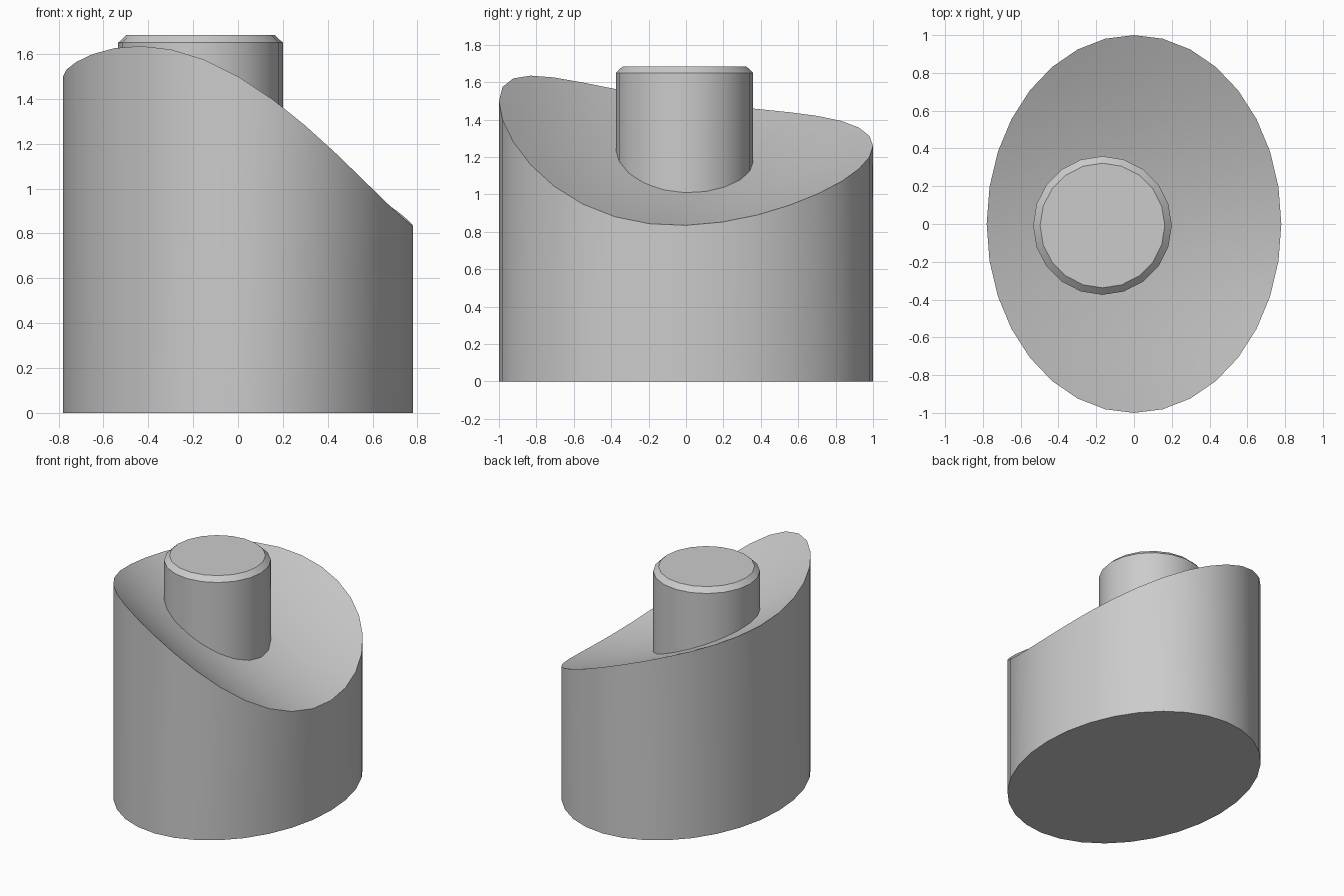
import bpy, bmesh, math

if "Cube" in bpy.data.objects:
    bpy.data.objects.remove(bpy.data.objects["Cube"])

grey = bpy.data.materials.new("plain_grey")
grey.use_nodes = True
grey.diffuse_color = (0.6, 0.6, 0.6, 1)
grey.node_tree.nodes["Principled BSDF"].inputs["Base Color"].default_value = (0.6, 0.6, 0.6, 1)


def saddle_height(x, y):
    """Height of the sloping, hollowed top face."""
    trough = 1.09 + 0.127 * x * x + 0.29 * y * y
    lean = -0.055 * y - 0.065 * y ** 3
    slope = 0.426 - 0.106 * y + 0.05 * y * y
    return trough + lean - slope * x


def ring(bm, sides, rx, ry, height, cx=0, cy=0):
    verts = []
    for i in range(sides):
        a = math.tau * i / sides
        x, y = cx + rx * math.cos(a), cy + ry * math.sin(a)
        z = height(x, y) if callable(height) else height
        verts.append(bm.verts.new((x, y, z)))
    return verts


def bridge(bm, lower, upper):
    n = len(lower)
    for i in range(n):
        j = (i + 1) % n
        bm.faces.new((lower[i], lower[j], upper[j], upper[i]))


def finish(bm, name):
    bmesh.ops.recalc_face_normals(bm, faces=bm.faces)
    mesh = bpy.data.meshes.new(name)
    bm.to_mesh(mesh)
    bm.free()
    mesh.materials.append(grey)
    obj = bpy.data.objects.new(name, mesh)
    bpy.context.collection.objects.link(obj)
    bpy.ops.object.select_all(action='DESELECT')
    obj.select_set(True)
    bpy.context.view_layer.objects.active = obj
    bpy.ops.object.shade_smooth_by_angle(angle=math.radians(30))


# Oval body with a hollowed, slanted top
bm = bmesh.new()
base = ring(bm, 32, 0.78, 1.0, 0)
bm.faces.new(base)
previous = base
steps = 10
for k in range(steps, 0, -1):
    s = k / steps
    current = ring(bm, 32, 0.78 * s, s, saddle_height)
    bridge(bm, previous, current)
    previous = current
centre = bm.verts.new((0, 0, saddle_height(0, 0)))
for i in range(32):
    bm.faces.new((previous[i], previous[(i + 1) % 32], centre))
finish(bm, "oval_body")

# Round peg with a chamfered rim, sunk into the body
bm = bmesh.new()
rings = [ring(bm, 20, r, r, z, -0.167, -0.008)
         for r, z in ((0.367, 0.8), (0.367, 1.65), (0.33, 1.685))]
bm.faces.new(rings[0])
for lower, upper in zip(rings, rings[1:]):
    bridge(bm, lower, upper)
bm.faces.new(rings[-1])
finish(bm, "round_peg")
